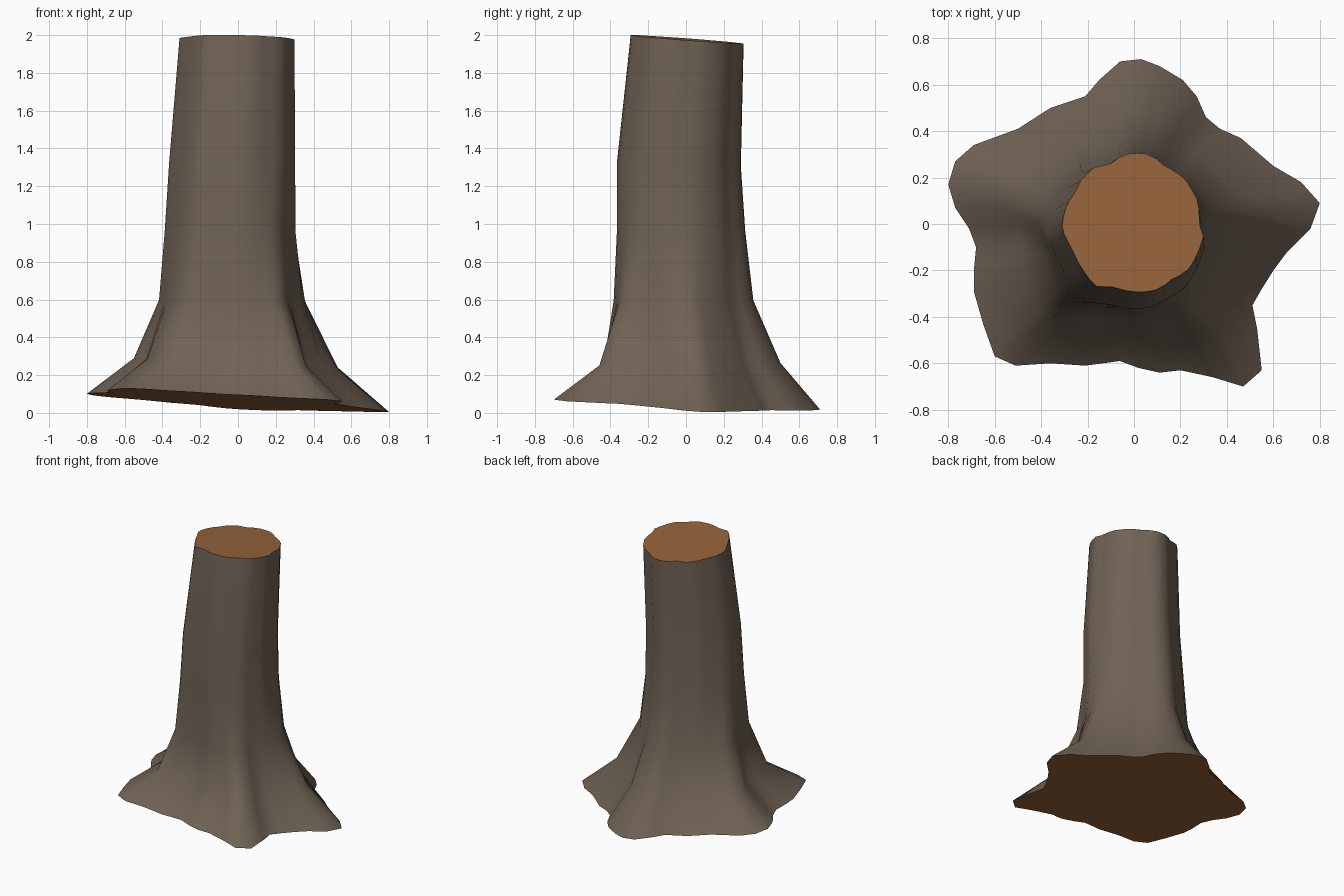
import bpy
import bmesh
from math import atan2, cos, hypot, pi, sin
from mathutils import Vector

cube = bpy.data.objects.get("Cube")
if cube:
    bpy.data.objects.remove(cube, do_unlink=True)


def make_material(name, srgb):
    linear = [((c / 255 + 0.055) / 1.055) ** 2.4 for c in srgb]
    material = bpy.data.materials.new(name)
    material.use_nodes = True
    material.diffuse_color = (*linear, 1)
    material.node_tree.nodes["Principled BSDF"].inputs["Base Color"].default_value = (*linear, 1)
    return material


def polar(outline):
    """Turn an outline in hundredths into sorted (angle, radius) pairs."""
    return sorted((atan2(y, x), hypot(x, y) / 100) for x, y in outline)


def radius_at(profile, angle):
    """Radius of a closed polar profile at any angle."""
    first, last = profile[0], profile[-1]
    wrapped = [(last[0] - 2 * pi, last[1])] + profile + [(first[0] + 2 * pi, first[1])]
    for (a, ra), (b, rb) in zip(wrapped, wrapped[1:]):
        if a <= angle <= b:
            return ra + (rb - ra) * (angle - a) / max(b - a, 1e-6)
    return first[1]


def mean_radius(profile):
    return sum(radius_at(profile, -pi + i * pi / 90) for i in range(180)) / 180


# Spreading root outline at the ground and fluted outline at the cut
ROOTS = polar([
    (80, 9), (72, 18), (60, 25), (46, 37), (37, 41), (31, 46), (27, 55), (21, 62),
    (11, 68), (3, 71), (-6, 70), (-15, 62), (-21, 55), (-36, 50), (-50, 41),
    (-69, 34), (-77, 27), (-80, 17), (-77, 7), (-71, -2), (-68, -10), (-69, -20),
    (-69, -29), (-65, -43), (-60, -57), (-51, -61), (-36, -60), (-21, -61),
    (-6, -59), (2, -62), (11, -64), (20, -63), (34, -66), (47, -70), (55, -63),
    (53, -45), (51, -35), (55, -28), (60, -20), (66, -12), (76, -2)])
CUT = polar([
    (30, -5), (28, 0), (28, 6), (26, 14), (20, 21), (13, 25), (7, 30), (-4, 30),
    (-10, 26), (-20, 23), (-25, 14), (-29, 8), (-31, -2), (-27, -10), (-23, -18),
    (-16, -27), (-8, -27), (-2, -29), (11, -28), (16, -24), (23, -20), (28, -11)])
root_mean, cut_mean = mean_radius(ROOTS), mean_radius(CUT)

# Rings: centre, mean radius, share of root shape, tilt along x and y
RINGS = [
    (Vector((0, 0, .06)), root_mean, 1, -.063, -.057),
    (Vector((-.01, .01, .265)), .475, .85, -.045, 0),
    (Vector((-.025, -.025, .595)), .37, .35, -.01, 0),
    (Vector((-.035, -.035, .96)), .338, .15, 0, 0),
    (Vector((-.025, -.045, 1.32)), .325, .07, 0, -.04),
    (Vector((0, 0, 1.978)), cut_mean, 0, -.017, -.075)]

# Loft the trunk and close both ends
bm = bmesh.new()
loops = []
for centre, radius, share, tilt_x, tilt_y in RINGS:
    loop = []
    for angle, root_radius in ROOTS:
        shape = share * root_radius / root_mean
        shape += (1 - share) * radius_at(CUT, angle) / cut_mean
        x, y = radius * shape * cos(angle), radius * shape * sin(angle)
        loop.append(bm.verts.new(centre + Vector((x, y, tilt_x * x + tilt_y * y))))
    loops.append(loop)

count = len(ROOTS)
for lower, upper in zip(loops, loops[1:]):
    for i in range(count):
        j = (i + 1) % count
        bm.faces.new((lower[i], lower[j], upper[j], upper[i])).smooth = True
caps = [bm.faces.new(list(reversed(loops[0]))), bm.faces.new(loops[-1])]
for cap in caps:
    cap.material_index = 1
    for edge in cap.edges:
        edge.smooth = False

mesh = bpy.data.meshes.new("tree_stump")
bm.to_mesh(mesh)
bm.free()
mesh.materials.append(make_material("bark_brown", (112, 98, 85)))
mesh.materials.append(make_material("cut_wood", (150, 99, 58)))
stump = bpy.data.objects.new("tree_stump", mesh)
bpy.context.collection.objects.link(stump)
